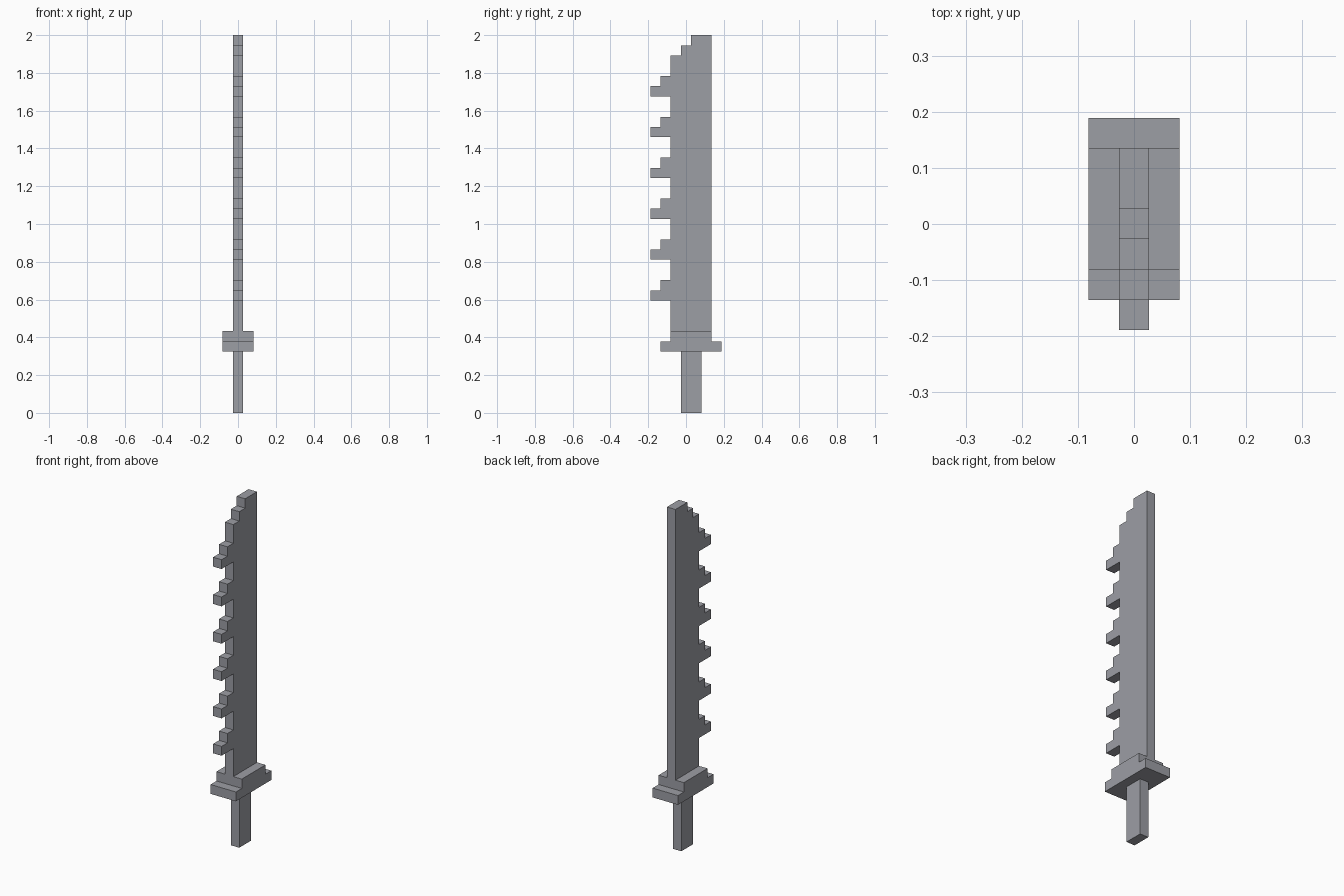
import bpy
import bmesh

cube = bpy.data.objects.get("Cube")
if cube:
    bpy.data.objects.remove(cube, do_unlink=True)

U = 2 / 37  # one grid step of the blocky design

steel = bpy.data.materials.new("steel grey")
steel.use_nodes = True
colour = (0.335, 0.342, 0.375, 1)
steel.diffuse_color = colour
steel.node_tree.nodes["Principled BSDF"].inputs["Base Color"].default_value = colour


def extrude_profile(name, profile, width):
    """Extrude a (y, z) outline, in grid steps, symmetrically along x."""
    bm = bmesh.new()
    face = bm.faces.new([bm.verts.new((-width / 2 * U, y * U, z * U)) for y, z in profile])
    side = bmesh.ops.extrude_face_region(bm, geom=[face])
    verts = [v for v in side["geom"] if isinstance(v, bmesh.types.BMVert)]
    bmesh.ops.translate(bm, verts=verts, vec=(width * U, 0, 0))
    bmesh.ops.recalc_face_normals(bm, faces=bm.faces)
    mesh = bpy.data.meshes.new(name)
    bm.to_mesh(mesh)
    bm.free()
    mesh.materials.append(steel)
    obj = bpy.data.objects.new(name, mesh)
    bpy.context.collection.objects.link(obj)
    return obj


def box(name, y0, y1, z0, z1, width):
    return extrude_profile(name, [(y0, z0), (y1, z0), (y1, z1), (y0, z1)], width)


# Handle and two-step guard
box("handle", -0.5, 1.5, 0, 6, 1)
box("guard_lower", -2.5, 3.5, 6, 7, 3)
box("guard_upper", -1.5, 2.5, 7, 8, 3)

# Blade: straight back, stepped tip, six stepped teeth on the front edge
outline = [(-1.5, 8)]
for z in range(11, 32, 4):
    outline += [(-1.5, z), (-3.5, z), (-3.5, z + 1), (-2.5, z + 1), (-2.5, z + 2), (-1.5, z + 2)]
outline += [(-1.5, 35), (-0.5, 35), (-0.5, 36), (0.5, 36), (0.5, 37), (2.5, 37), (2.5, 8)]
extrude_profile("blade", outline, 1)
